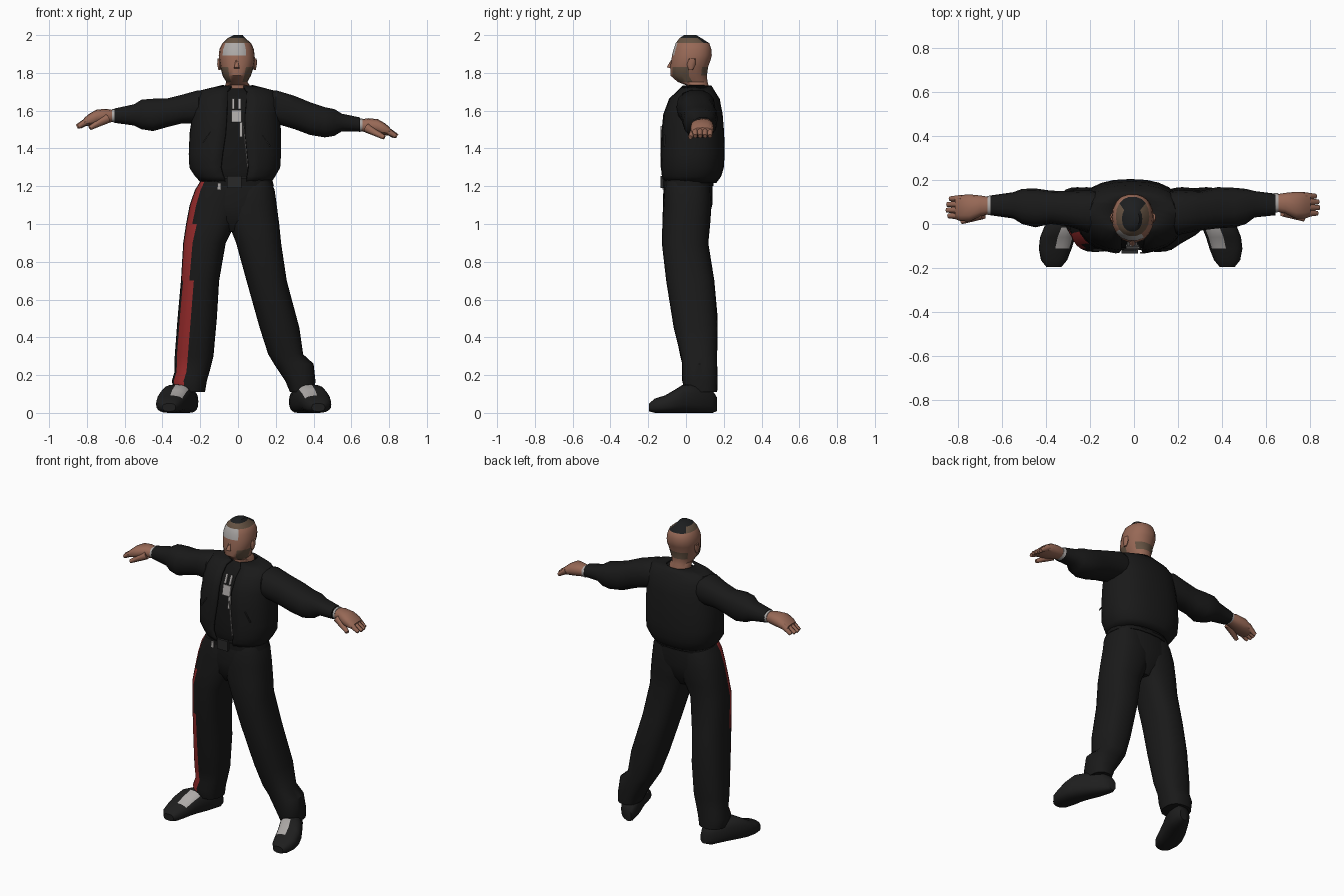
import bpy, bmesh
from math import sin, cos, radians, pi
from mathutils import Matrix, Vector

if "Cube" in bpy.data.objects:
    bpy.data.objects.remove(bpy.data.objects["Cube"])


def material(name, r, g, b):
    m = bpy.data.materials.new(name)
    m.use_nodes = True
    m.diffuse_color = (r, g, b, 1)
    m.node_tree.nodes["Principled BSDF"].inputs["Base Color"].default_value = (r, g, b, 1)
    m.node_tree.nodes["Principled BSDF"].inputs["Roughness"].default_value = 0.9
    return m


skin = material("skin", 0.31, 0.14, 0.093)
stubble = material("stubble", 0.13, 0.085, 0.055)
hair = material("dark hair", 0.012, 0.013, 0.014)
grey = material("light grey", 0.42, 0.40, 0.39)
jacket_black = material("jacket black", 0.010, 0.010, 0.010)
shirt_black = material("shirt black", 0.008, 0.008, 0.008)
trouser_black = material("trouser black", 0.010, 0.010, 0.010)
stripe_red = material("stripe red", 0.32, 0.025, 0.025)
shoe_black = material("shoe black", 0.013, 0.013, 0.013)
buckle_grey = material("buckle grey", 0.022, 0.022, 0.022)


def finish(name, bm, mats, angle=40):
    me = bpy.data.meshes.new(name)
    bmesh.ops.recalc_face_normals(bm, faces=bm.faces)
    bm.to_mesh(me)
    bm.free()
    for m in mats:
        me.materials.append(m)
    ob = bpy.data.objects.new(name, me)
    bpy.context.collection.objects.link(ob)
    bpy.ops.object.select_all(action="DESELECT")
    ob.select_set(True)
    bpy.context.view_layer.objects.active = ob
    bpy.ops.object.shade_smooth_by_angle(angle=radians(angle))
    return ob


def loft(name, rings, mats, axis="z", n=14, power=2.4, paint=None, gaps=None):
    """Skin rounded boxes (position, low u, high u, low v, high v) along an axis.
    Gaps leave each ring open at the front by a half angle in degrees."""
    bm = bmesh.new()
    loops = []
    for i, (p, u0, u1, v0, v1) in enumerate(rings):
        loop = []
        for k in range(n):
            t = 2 * pi * k / n
            if gaps:
                g = radians(gaps[i])
                t = -pi / 2 + g + (2 * pi - 2 * g) * k / (n - 1)
            c, s = cos(t), sin(t)
            cu = abs(c) ** (2 / power) * (1 if c > 0 else -1)
            sv = abs(s) ** (2 / power) * (1 if s > 0 else -1)
            u = (u0 + u1) / 2 + cu * (u1 - u0) / 2
            v = (v0 + v1) / 2 + sv * (v1 - v0) / 2
            co = {"z": (u, v, p), "x": (p, u, v), "y": (u, p, v)}[axis]
            loop.append(bm.verts.new(co))
        loops.append(loop)
    for a, b in zip(loops, loops[1:]):
        for k in range(n - 1 if gaps else n):
            j = (k + 1) % n
            f = bm.faces.new((a[k], a[j], b[j], b[k]))
            if paint:
                f.material_index = paint(f.calc_center_median(), k)
    if not gaps:
        for loop in (loops[0], loops[-1]):
            f = bm.faces.new(loop)
            if paint:
                f.material_index = paint(f.calc_center_median(), -1)
    return finish(name, bm, mats)


def plate(name, centre, size, mat, tilt=0, roll=0):
    bm = bmesh.new()
    place = (Matrix.Translation(centre) @ Matrix.Rotation(tilt, 4, "X")
             @ Matrix.Rotation(roll, 4, "Y") @ Matrix.Diagonal((*size, 1)))
    bmesh.ops.create_cube(bm, size=1, matrix=place)
    return finish(name, bm, [mat])


def limb(name, start, end, r0, r1, mat):
    """Tapered finger-like rod between two points."""
    a, b = Vector(start), Vector(end)
    bm = bmesh.new()
    place = Matrix.Translation((a + b) / 2) @ (b - a).to_track_quat("Z", "Y").to_matrix().to_4x4()
    bmesh.ops.create_cone(bm, cap_ends=True, segments=6, radius1=r0, radius2=r1,
                          depth=(b - a).length, matrix=place)
    return finish(name, bm, [mat], angle=70)


# Head and neck, with painted hair, brow patch and stubble
def head_paint(c, k):
    crown = c.z > 1.965 and c.y > 0.07 and -0.055 < c.x < 0.04
    if crown or c.z > 1.983:
        return 1
    if c.y < -0.03 and 1.89 < c.z < 1.96 and -0.075 < c.x < 0.045:
        return 2
    jaw = 1.765 < c.z < 1.835 and -0.075 < c.y < 0.01 and abs(c.x) > 0.035
    nape = c.y > 0.09 and 1.80 < c.z < 1.85
    return 3 if jaw or nape or c.z > 1.955 else 0


head_rings = [
    (1.64, -.07, .07, .0, .13), (1.735, -.068, .062, .0, .12), (1.752, -.062, .05, -.045, .115),
    (1.785, -.082, .068, -.083, .112), (1.83, -.093, .083, -.085, .118), (1.87, -.1, .09, -.078, .132),
    (1.893, -.102, .088, -.076, .138), (1.925, -.098, .084, -.067, .136), (1.957, -.083, .07, -.056, .125),
    (1.984, -.055, .038, -.035, .082), (2.0, -.022, .025, -.01, .055)]
loft("head", head_rings, [skin, hair, grey, stubble], n=18, power=2.2, paint=head_paint)
limb("nose", (-.007, -.07, 1.875), (-.007, -.087, 1.825), .004, .016, skin)
for side, x in (("right", -.098), ("left", .088)):
    loft(side + "_ear", [(1.815, x - .006, x + .006, .015, .035), (1.845, x - .012, x + .012, .005, .05),
                         (1.875, x - .011, x + .011, .015, .05)], [skin], n=8, power=2)

# Open jacket over a shirt
jacket_rings = [
    (1.222, -.19, .17, -.11, .155), (1.255, -.222, .192, -.125, .18), (1.3, -.252, .218, -.13, .193),
    (1.37, -.255, .222, -.13, .198), (1.48, -.25, .222, -.125, .195), (1.58, -.235, .215, -.115, .187),
    (1.66, -.222, .212, -.085, .172), (1.702, -.195, .185, -.04, .145), (1.728, -.085, .08, -.015, .13)]
jacket = loft("jacket", jacket_rings, [jacket_black], n=25, gaps=(13, 14, 14, 12, 9, 9, 10, 12, 18))
shell = jacket.modifiers.new("cloth thickness", "SOLIDIFY")
shell.thickness = 0.014
shell.offset = 0
inset = 0.016
loft("shirt", [(z - .01, a + inset, b - inset, c + inset, d - inset) for z, a, b, c, d in jacket_rings],
     [shirt_black], n=20)
plate("shirt_print", (-.008, -.104, 1.57), (.055, .008, .065), grey, tilt=-.2)
plate("print_tail", (.016, -.111, 1.5), (.016, .008, .08), grey, tilt=-.1)
for x in (-.026, .008):
    plate("print_upper", (x, -.084, 1.635), (.014, .008, .06), grey, tilt=-.4)
plate("zip", (.04, -.131, 1.41), (.005, .008, .22), grey, roll=-.1)
plate("pocket_edge", (-.165, -.118, 1.46), (.006, .008, .07), buckle_grey, roll=.6)
plate("other_pocket_edge", (.15, -.115, 1.44), (.006, .008, .07), buckle_grey, roll=-.6)

# Sleeves
loft("right_sleeve", [
    (-.12, .01, .14, 1.55, 1.69), (-.21, -.04, .155, 1.53, 1.71), (-.3, -.01, .15, 1.53, 1.685),
    (-.38, .0, .152, 1.51, 1.665), (-.45, -.015, .162, 1.49, 1.665), (-.51, .0, .16, 1.5, 1.66),
    (-.55, .025, .145, 1.52, 1.635), (-.655, .04, .13, 1.535, 1.612)], [jacket_black], axis="x")
loft("left_sleeve", [
    (.12, .01, .14, 1.55, 1.69), (.2, -.05, .155, 1.53, 1.71), (.3, -.03, .15, 1.5, 1.68),
    (.38, -.02, .168, 1.47, 1.647), (.46, -.015, .165, 1.457, 1.62), (.51, .0, .16, 1.465, 1.61),
    (.55, .03, .15, 1.49, 1.585), (.645, .04, .138, 1.49, 1.565)], [jacket_black], axis="x")

# Hands: cuff, palm, four fingers and a thumb
for side, s, dx, dy, dz in (("right", -1, 0, 0, 0), ("left", 1, -.01, .012, -.05)):
    def at(x, y, z):
        return (s * (x + dx), y + dy, z + dz)

    def box(x, y0, y1, z0, z1):
        return (s * (x + dx), y0 + dy, y1 + dy, z0 + dz, z1 + dz)

    loft(side + "_cuff", [box(.65, .04, .13, 1.537, 1.61), box(.668, .042, .128, 1.54, 1.608)],
         [grey], axis="x", n=12)
    loft(side + "_palm", [box(.64, .05, .12, 1.545, 1.6), box(.7, .035, .13, 1.533, 1.61),
                          box(.75, .012, .135, 1.525, 1.605), box(.79, .013, .132, 1.52, 1.582),
                          box(.815, .022, .128, 1.518, 1.56)], [skin], axis="x", n=12)
    for i in range(4):
        y = .037 + i * .026
        reach = (.845, .853, .85, .838)[i]
        limb(f"{side}_finger_{i + 1}", at(.78, y, 1.556), at(reach, y, 1.515), .021, .012, skin)
    limb(side + "_thumb", at(.69, .045, 1.56), at(.785, .01, 1.508), .026, .012, skin)

# Trousers: hips and two legs, the right one striped
loft("hips", [(.96, -.08, .03, -.07, .08), (1.02, -.19, .15, -.11, .118), (1.1, -.24, .2, -.121, .139),
              (1.2, -.198, .185, -.118, .14), (1.25, -.185, .165, -.11, .14)], [trouser_black], n=20)


# The stripe drifts from the side at the hip to the front at the hem
def stripe(c, k):
    if c.z > 1.0:
        return 1 if k in (13, 14) else 0
    first = 13 if c.z > .75 else 14
    return 1 if first <= k <= first + 2 else 0


loft("right_leg", [
    (.11, -.34, -.175, -.005, .165), (.17, -.35, -.165, -.02, .168), (.22, -.335, -.15, -.01, .16),
    (.3, -.335, -.13, -.03, .165), (.5, -.32, -.112, -.07, .168), (.7, -.302, -.1, -.105, .15),
    (.9, -.29, -.065, -.128, .118), (1.0, -.275, -.015, -.125, .128), (1.1, -.256, .02, -.122, .135),
    (1.18, -.228, .01, -.12, .13), (1.225, -.2, -.02, -.112, .12)],
    [trouser_black, stripe_red], n=24, paint=stripe)
loft("left_leg", [
    (.11, .275, .405, -.005, .165), (.17, .25, .41, -.02, .168), (.26, .19, .4, -.02, .165),
    (.31, .16, .345, -.03, .165), (.45, .115, .325, -.065, .168), (.7, .045, .258, -.105, .15),
    (.9, -.01, .228, -.128, .118), (1.0, -.05, .218, -.125, .128), (1.1, -.08, .205, -.12, .135),
    (1.18, -.05, .194, -.115, .13), (1.225, .0, .175, -.1, .12)], [trouser_black], n=24)

# Belt and buckle
loft("belt", [(1.2, -.206, .19, -.12, .145), (1.24, -.2, .18, -.12, .145)], [shirt_black], n=20)
plate("buckle", (-.02, -.127, 1.222), (.075, .016, .065), buckle_grey)
plate("belt_clip", (-.1, -.12, 1.2), (.018, .01, .035), grey)

# Shoes with light tongues leaning to the inner side
for side, s, shift in (("right", -1, 0), ("left", 1, .06)):
    def tongue(c, k):
        inner_k = k if s < 0 else 9 - k
        return 1 if -.12 < c.y < -.01 and inner_k in (2, 3, 4) else 0

    shoe = [(.165, .22, .27, .01, .08), (.14, .21, .31, 0, .12), (.05, .225, .37, 0, .15),
            (-.015, .25, .41, 0, .15), (-.06, .268, .428, 0, .122), (-.112, .284, .434, 0, .092),
            (-.165, .305, .424, 0, .076), (-.195, .33, .4, .008, .05)]
    rings = []
    for y, inner, outer, low, high in shoe:
        a, b = sorted((s * (inner + shift), s * (outer + shift)))
        rings.append((y, a, b, low, high))
    loft(side + "_shoe", rings, [shoe_black, grey], axis="y", n=20, power=2.6, paint=tongue)
